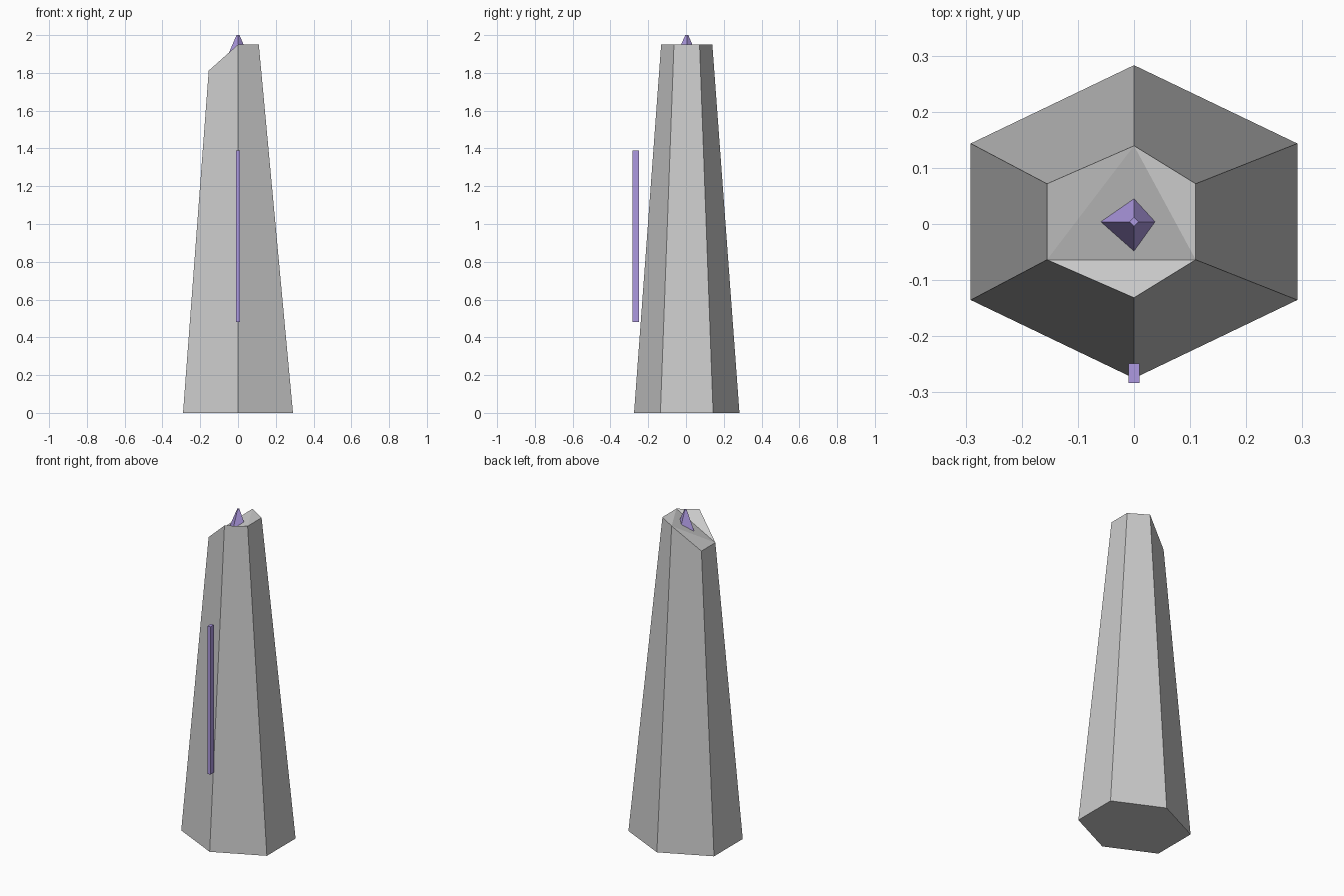
import bpy, bmesh, math

if "Cube" in bpy.data.objects:
    bpy.data.objects.remove(bpy.data.objects["Cube"])

CY = 0.004  # the body sits slightly behind the light strip

violet = bpy.data.materials.new("violet_glow")
violet.diffuse_color = (0.42, 0.32, 0.75, 1)
violet.use_nodes = True
violet.node_tree.nodes["Principled BSDF"].inputs["Base Color"].default_value = violet.diffuse_color


def finish(bm, name, mat=None):
    bmesh.ops.recalc_face_normals(bm, faces=bm.faces)
    mesh = bpy.data.meshes.new(name)
    bm.to_mesh(mesh)
    bm.free()
    obj = bpy.data.objects.new(name, mesh)
    bpy.context.collection.objects.link(obj)
    if mat:
        mesh.materials.append(mat)
    return obj


# Tapered six-sided monolith; ring order starts at the front corner, counterclockwise
bm = bmesh.new()
bottom, top = [], []
for i in range(6):
    a = math.radians(-90 + 60 * i)
    c, s = math.cos(a), math.sin(a)
    low = c < -0.1  # left corners are chipped lower
    top_x = 0.0 if abs(c) < 0.1 else (-0.155 if low else 0.11)
    bottom.append(bm.verts.new((0.336 * c, 0.279 * s + CY, 0)))
    top.append(bm.verts.new((top_x, 0.1355 * s + CY, 1.812 if low else 1.95)))
bm.faces.new(bottom[::-1])
for i in range(6):
    j = (i + 1) % 6
    bm.faces.new((bottom[i], bottom[j], top[j], top[i]))
# Broken slanted top
front, right_front, right_back, back, left_back, left_front = top
for tri in ((left_front, front, right_front), (left_front, right_front, back),
            (right_front, right_back, back), (left_front, back, left_back)):
    bm.faces.new(tri)
finish(bm, "monolith_body")

# Four-sided crystal tip sunk into the top
bm = bmesh.new()
z0, z1 = 1.83, 2.0
bmesh.ops.create_cone(bm, cap_ends=True, segments=4, depth=z1 - z0,
                      radius1=0.008 + 0.43 * (z1 - z0), radius2=0.008)
bmesh.ops.translate(bm, verts=bm.verts, vec=(0, CY, (z0 + z1) / 2))
finish(bm, "crystal_tip", violet)

# Upright light strip on the front
bm = bmesh.new()
bmesh.ops.create_cube(bm, size=1)
bmesh.ops.scale(bm, verts=bm.verts, vec=(0.02, 0.034, 0.908))
bmesh.ops.translate(bm, verts=bm.verts, vec=(0, -0.266, 0.934))
finish(bm, "light_strip", violet)
